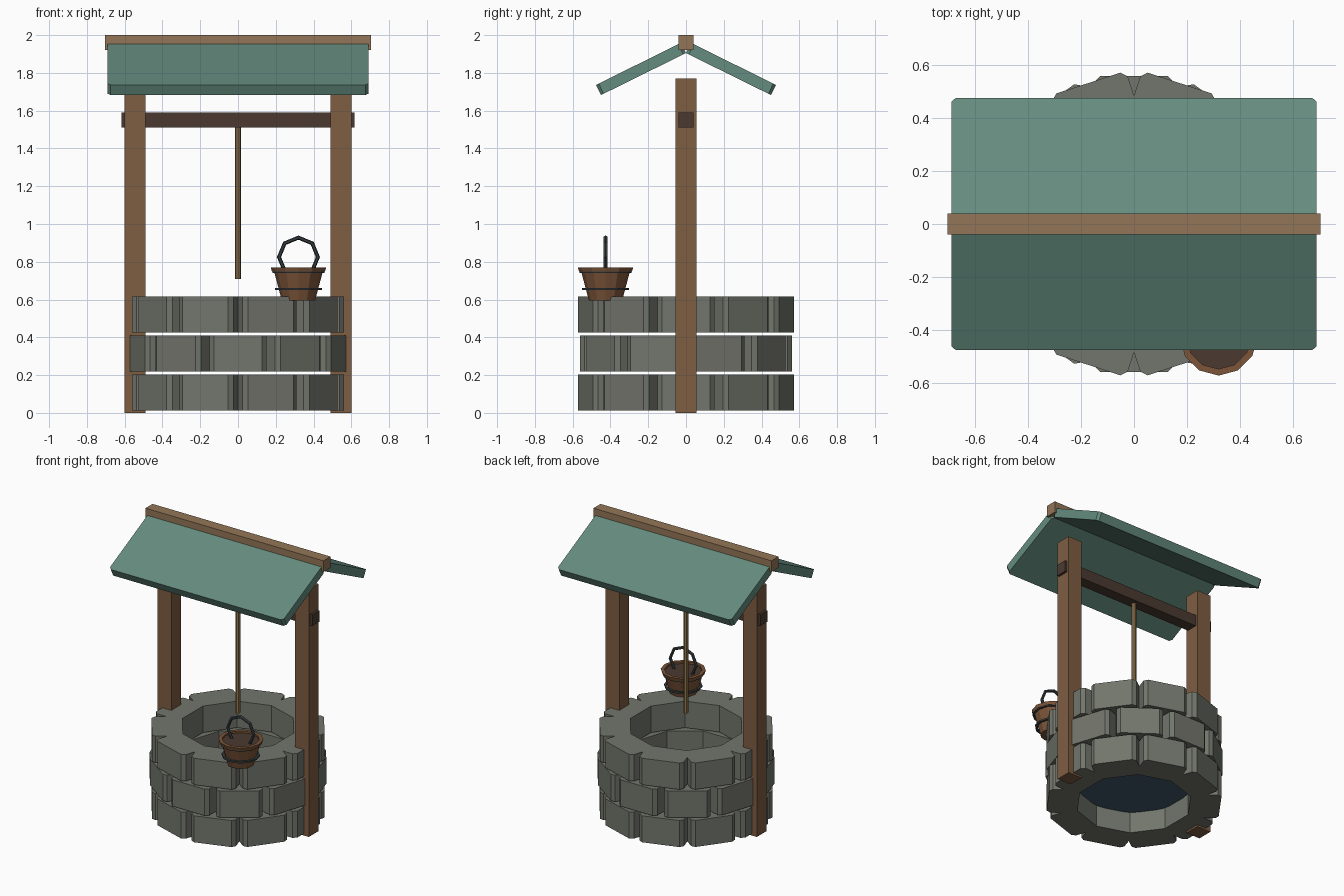
import bpy, bmesh, math
from mathutils import Matrix

if "Cube" in bpy.data.objects:
    bpy.data.objects.remove(bpy.data.objects["Cube"])


def material(name, rgb):
    m = bpy.data.materials.new(name)
    m.diffuse_color = (*rgb, 1)
    m.use_nodes = True
    m.node_tree.nodes["Principled BSDF"].inputs["Base Color"].default_value = m.diffuse_color
    return m


STONE = material("stone", (0.17, 0.18, 0.15))
WOOD = material("post_wood", (0.21, 0.11, 0.055))
PALE = material("pale_wood", (0.29, 0.18, 0.095))
DARK = material("dark_wood", (0.07, 0.042, 0.03))
ROOF = material("roof_green", (0.13, 0.26, 0.21))
ROPE = material("rope", (0.29, 0.19, 0.08))
PAIL = material("bucket_wood", (0.2, 0.09, 0.04))
IRON = material("iron", (0.04, 0.05, 0.055))
WATER = material("water", (0.05, 0.1, 0.14))


def finish(bm, name, mat):
    bmesh.ops.recalc_face_normals(bm, faces=bm.faces[:])
    me = bpy.data.meshes.new(name)
    bm.to_mesh(me)
    bm.free()
    me.materials.append(mat)
    ob = bpy.data.objects.new(name, me)
    bpy.context.collection.objects.link(ob)
    return ob


def add_block(bm, size, matrix, chamfer=0):
    """Box whose local-z edges may be chamfered, placed by a matrix."""
    verts = bmesh.ops.create_cube(bm, size=1)["verts"]
    bmesh.ops.scale(bm, vec=size, verts=verts)
    bmesh.ops.transform(bm, matrix=matrix, verts=verts)
    if chamfer:
        axis = matrix.to_3x3().col[2]
        edges = {e for v in verts for e in v.link_edges
                 if abs((e.verts[0].co - e.verts[1].co).normalized().dot(axis)) > 0.99}
        bmesh.ops.bevel(bm, geom=list(edges), offset=chamfer, segments=1,
                        affect='EDGES', profile=0.5)


def box(name, size, loc, mat):
    bm = bmesh.new()
    add_block(bm, size, Matrix.Translation(loc))
    return finish(bm, name, mat)


def lathe(name, profile, sides, loc, mat, closed=False):
    """Revolve (radius, z) points; open profiles get end caps."""
    bm = bmesh.new()
    rings = [[bm.verts.new((r * math.sin(2 * math.pi * i / sides),
                            -r * math.cos(2 * math.pi * i / sides), z))
              for i in range(sides)] for r, z in profile]
    pairs = list(zip(rings, rings[1:]))
    if closed:
        pairs.append((rings[-1], rings[0]))
    else:
        bm.faces.new(rings[0])
        bm.faces.new(rings[-1])
    for a, b in pairs:
        for i in range(sides):
            j = (i + 1) % sides
            bm.faces.new((a[i], a[j], b[j], b[i]))
    ob = finish(bm, name, mat)
    ob.location = loc
    return ob


# Three courses of ten chamfered stones, the middle one staggered
for row in range(3):
    bm = bmesh.new()
    for k in range(10):
        angle = math.radians(36 * (k + 0.5 * (row % 2)))
        m = (Matrix.Rotation(angle, 4, 'Z')
             @ Matrix.Translation((0.46, 0, 0.108 + 0.206 * row)))
        add_block(bm, (0.2, 0.3, 0.19), m, 0.0225)
    finish(bm, f"stone_course_{row + 1}", STONE)

# Water inside the shaft
lathe("water", [(0.37, 0.16), (0.37, 0.18)], 20, (0, 0, 0), WATER)

# Posts, winding beam, rope
for side, label in ((-1, "left"), (1, "right")):
    box(f"{label}_post", (0.11, 0.11, 1.77), (side * 0.545, 0, 0.885), WOOD)
box("cross_beam", (1.234, 0.08, 0.08), (0, 0, 1.55), DARK)
lathe("rope", [(0.016, 0.71), (0.016, 1.55)], 8, (0, 0, 0), ROPE)

# Two sloping roof slabs and the ridge board
LENGTH = 0.502
for side, label in ((-1, "front"), (1, "back")):
    bm = bmesh.new()
    m = (Matrix.Translation((0, 0, 1.905))
         @ Matrix.Rotation(-side * math.radians(26.3), 4, 'X')
         @ Matrix.Translation((0, side * LENGTH / 2, 0.03)))
    add_block(bm, (1.38, LENGTH, 0.06), m, 0.016)
    finish(bm, f"{label}_roof_slab", ROOF)
box("ridge_board", (1.41, 0.08, 0.08), (0, 0, 1.96), PALE)

# Bucket resting on the rim
SPOT = (0.32, -0.426, 0)
lathe("bucket_body", [(0.088, 0.595), (0.13, 0.752)], 12, SPOT, PAIL)
lathe("bucket_rim", [(0.122, 0.745), (0.14, 0.748), (0.147, 0.77), (0.122, 0.77)],
      12, SPOT, PAIL, closed=True)
lathe("bucket_inside", [(0.123, 0.75), (0.123, 0.757)], 12, SPOT, DARK)
for i, (r, z) in enumerate(((0.124, 0.656), (0.138, 0.747))):
    lathe(f"bucket_band_{i + 1}",
          [(r - 0.015, z - 0.006), (r, z - 0.006), (r, z + 0.006), (r - 0.015, z + 0.006)],
          12, SPOT, IRON, closed=True)

# Octagonal ring handle, standing upright
tube = [(0.103 + 0.011 * math.cos(a * math.pi / 3), 0.011 * math.sin(a * math.pi / 3))
        for a in range(6)]
handle = lathe("bucket_handle", tube, 8, (SPOT[0], SPOT[1], 0.825), IRON, closed=True)
handle.rotation_euler.x = math.pi / 2
